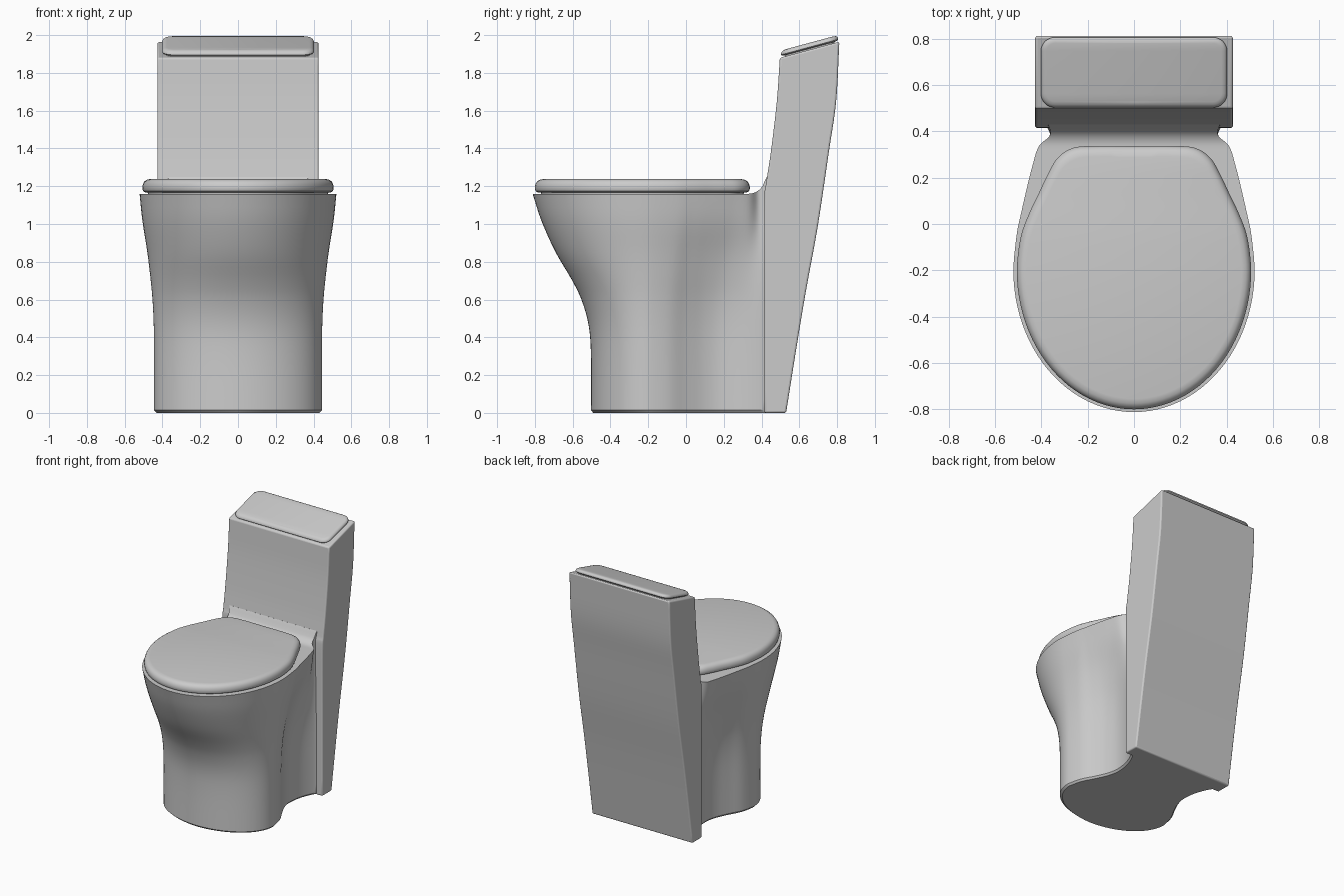
import bpy, bmesh, math
from mathutils import Vector

if "Cube" in bpy.data.objects:
    bpy.data.objects.remove(bpy.data.objects["Cube"])


def spline(pts, n=5, before=None):
    """Catmull-Rom curve through 2D points."""
    p = [Vector(q) for q in pts]
    p = [Vector(before) if before else 2 * p[0] - p[1]] + p + [2 * p[-1] - p[-2]]
    out = []
    for i in range(1, len(p) - 2):
        a, b, c, d = p[i - 1:i + 3]
        for k in range(n):
            t = k / n
            out.append(0.5 * (2 * b + (c - a) * t + (2 * a - 5 * b + 4 * c - d) * t * t
                              + (3 * b - a - 3 * c + d) * t ** 3))
    return out + [p[-2]]


def finish(name, bm, angle=35):
    bmesh.ops.recalc_face_normals(bm, faces=bm.faces)
    me = bpy.data.meshes.new(name)
    bm.to_mesh(me)
    bm.free()
    ob = bpy.data.objects.new(name, me)
    bpy.context.collection.objects.link(ob)
    bpy.ops.object.select_all(action='DESELECT')
    bpy.context.view_layer.objects.active = ob
    ob.select_set(True)
    bpy.ops.object.shade_smooth_by_angle(angle=math.radians(angle))
    return ob


def loft(name, halves, angle=35):
    """Skin rings; each ring is a right half (x, y, z) from front to back, mirrored."""
    bm = bmesh.new()
    rings = []
    for h in halves:
        right = [bm.verts.new(p) for p in h]
        left = [bm.verts.new((-x, y, z)) for x, y, z in h]
        rings.append((right, left))
    m = len(halves[0])
    for (r0, l0), (r1, l1) in zip(rings, rings[1:]):
        for side0, side1 in ((r0, r1), (l0, l1)):
            for i in range(m - 1):
                bm.faces.new((side0[i], side0[i + 1], side1[i + 1], side1[i]))
        for i in (0, m - 1):
            bm.faces.new((l0[i], r0[i], r1[i], l1[i]))
    for r, l in (rings[0], rings[-1]):
        for i in range(m - 1):
            bm.faces.new((r[i], r[i + 1], l[i + 1], l[i]))
    bmesh.ops.remove_doubles(bm, verts=bm.verts, dist=1e-5)
    return finish(name, bm, angle)


def oval_front(a, yf, yc, n=24):
    """Quarter ellipse from the front tip to the widest point."""
    return [Vector((a * math.sin(t), yc - (yc - yf) * math.cos(t)))
            for t in (math.pi / 2 * (i + 0.03 * (i == 0)) / n for i in range(n))]


# Bowl: oval front flowing into a pinched neck, with a fillet rising to the tank
LOW = [(.42, -.09), (.368, .01), (.328, .1), (.311, .19), (.325, .3), (.365, .4), (.40, .44)]
TOP = [(.505, -.045), (.485, .05), (.462, .15), (.437, .25), (.41, .335), (.362, .385), (.375, .44)]


def bowl_half(yf, a, inset=0.0):
    w = (a - .444) / (.52 - .444)
    back = [(a, -.2)] + [Vector(p).lerp(Vector(q), w) for p, q in zip(LOW, TOP)]
    front = oval_front(a, yf, -.2)
    pts = front + spline(back, 5, front[-3])
    return [Vector((max(p.x - inset, 0), p.y + (inset if p.y < -.2 else 0))) for p in pts]


def deck(y):
    d = min(max(y - .33, 0), .09)
    return 1.25 - math.sqrt(.09 ** 2 - d * d)


fronts = spline([(0, -.503), (.3, -.503), (.46, -.515), (.59, -.55), (.7, -.602),
                 (.85, -.69), (1.016, -.765), (1.16, -.812)], 4)
widths = spline([(0, .444), (.3, .444), (.46, .446), (.59, .452), (.7, .462),
                 (.85, .48), (1.016, .506), (1.16, .521)], 4)
rings = [[(p.x, p.y, 0) for p in bowl_half(-.503, .444, .012)]]
for f, w in zip(fronts, widths):
    z = max(f.x, .014)
    last = f is fronts[-1]
    rings.append([(p.x, p.y, deck(p.y) if last else z) for p in bowl_half(f.y, w.y)])
loft("bowl_pedestal", rings)

# Seat lid: egg outline with a straight back and rounded rim
egg = oval_front(.506, -.80, -.2)
egg += spline([(.506, -.2), (.49, -.06), (.455, .04), (.41, .135), (.372, .215),
               (.33, .285), (.265, .328), (.17, .337), (0, .337)], 5, egg[-3])
rim = [(.94, 1.15), (.945, 1.166), (.975, 1.168), (.993, 1.174), (1, 1.185), (1, 1.198),
       (.994, 1.212), (.98, 1.225), (.955, 1.234), (.92, 1.238)]
loft("seat_lid", [[(p.x * s, -.23 + (p.y + .23) * s, z) for p in egg] for s, z in rim])

# Tank: leaning side profile extruded across the width
front = spline([(.415, 0), (.415, .6), (.415, 1.12), (.425, 1.22), (.45, 1.386),
                (.481, 1.65), (.497, 1.88)], 5)
back = spline([(.812, 1.965), (.795, 1.65), (.757, 1.386), (.698, .99),
               (.635, .645), (.582, .328), (.53, 0)], 5)
bm = bmesh.new()
face = bm.faces.new([bm.verts.new((-.427, p.x, p.y)) for p in front + back])
ext = bmesh.ops.extrude_face_region(bm, geom=[face])
bmesh.ops.translate(bm, vec=(.854, 0, 0),
                    verts=[v for v in ext["geom"] if isinstance(v, bmesh.types.BMVert)])
tank = finish("tank", bm)
bev = tank.modifiers.new("soft_edges", 'BEVEL')
bev.width = .01
bev.segments = 3
bev.limit_method = 'ANGLE'
bev.angle_limit = math.radians(40)

# Tank lid: rounded rectangle lying on the sloping tank top


def plate_half(inset, r=.06):
    hx, y0, y1 = .402 - inset, .503 + inset, .806 - inset
    r -= inset
    pts = [(0, y0)]
    for cy, start in ((y0 + r, -90), (y1 - r, 0)):
        for i in range(9):
            t = math.radians(start + i * 90 / 8)
            pts.append((hx - r + r * math.cos(t), cy + r * math.sin(t)))
    return pts + [(0, y1)]


edge = [(.02, -.012), (.02, .006), (.006, .008), (0, .014), (0, .02),
        (.004, .028), (.012, .034), (.025, .037)]
loft("tank_lid", [[(x, y, 1.88 + .27 * (y - .497) + h) for x, y in plate_half(i)]
                  for i, h in edge])
